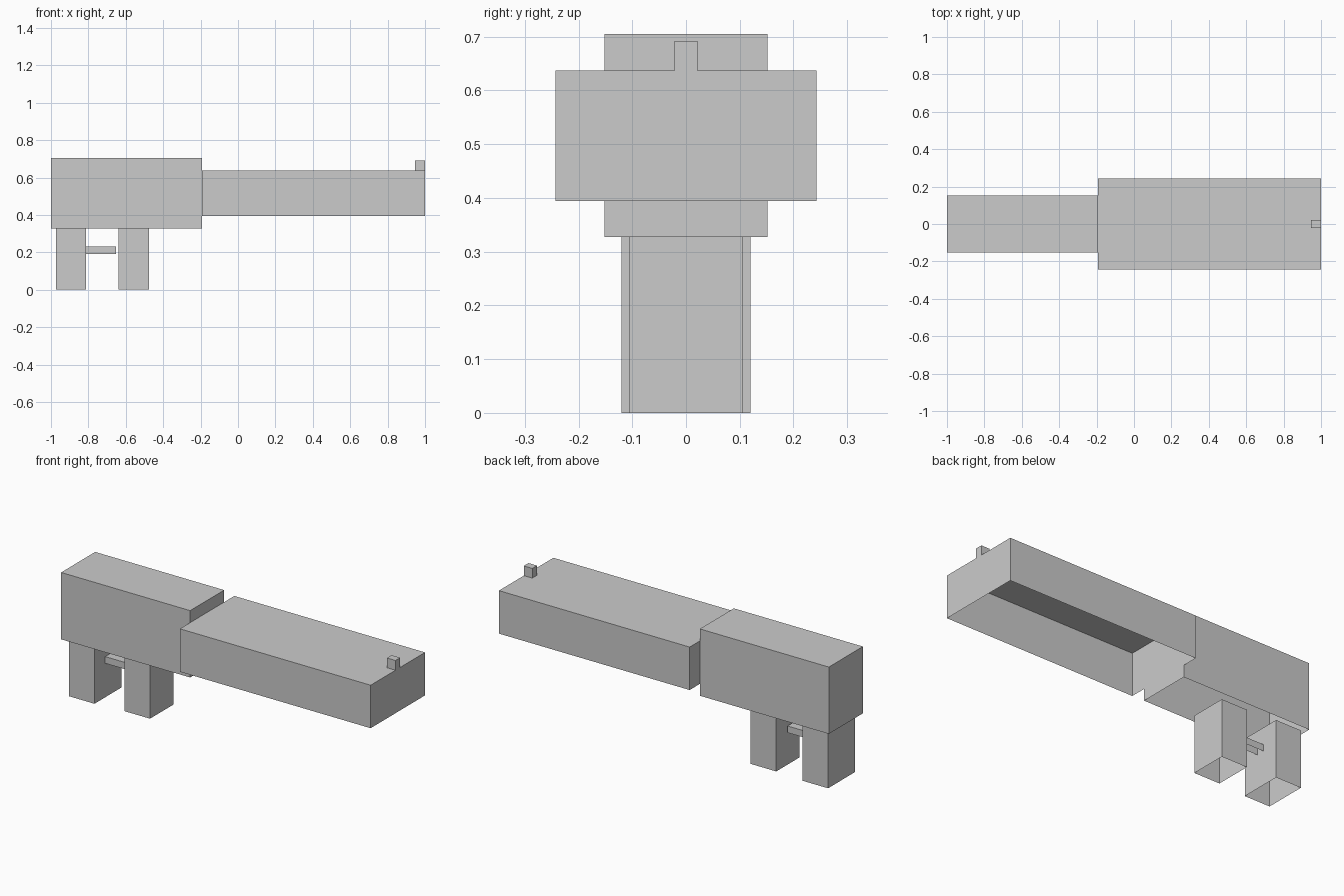
import bpy
import bmesh
from mathutils import Matrix, Vector

if "Cube" in bpy.data.objects:
    bpy.data.objects.remove(bpy.data.objects["Cube"])

grey = bpy.data.materials.new("light_grey")
grey.diffuse_color = (0.6, 0.6, 0.6, 1.0)
grey.use_nodes = True
grey.node_tree.nodes["Principled BSDF"].inputs["Base Color"].default_value = grey.diffuse_color


def open_box(name, x0, x1, half_width, z0, z1):
    """Thin-walled box, symmetric in y, open at the bottom."""
    bm = bmesh.new()
    size = Vector((x1 - x0, 2 * half_width, z1 - z0, 1))
    centre = Vector(((x0 + x1) / 2, 0, (z0 + z1) / 2))
    bmesh.ops.create_cube(bm, size=1, matrix=Matrix.Translation(centre) @ Matrix.Diagonal(size))
    bm.normal_update()
    bottom = [f for f in bm.faces if f.normal.z < -0.5]
    bmesh.ops.delete(bm, geom=bottom, context='FACES_ONLY')
    mesh = bpy.data.meshes.new(name)
    bm.to_mesh(mesh)
    bm.free()
    mesh.materials.append(grey)
    obj = bpy.data.objects.new(name, mesh)
    bpy.context.collection.objects.link(obj)
    return obj


# Main bodies
open_box("rear_body", -1.0, -0.193, 0.152, 0.327, 0.705)
open_box("front_body", -0.193, 1.0, 0.243, 0.394, 0.637)

# Two grips underneath, the rear one slightly wider
open_box("rear_grip", -0.973, -0.814, 0.12, 0.0, 0.327)
open_box("front_grip", -0.638, -0.477, 0.105, 0.0, 0.327)

# Small bar between the grips, and the sight at the tip
open_box("trigger_bar", -0.814, -0.652, 0.024, 0.192, 0.23)
open_box("front_sight", 0.947, 1.0, 0.021, 0.637, 0.692)
